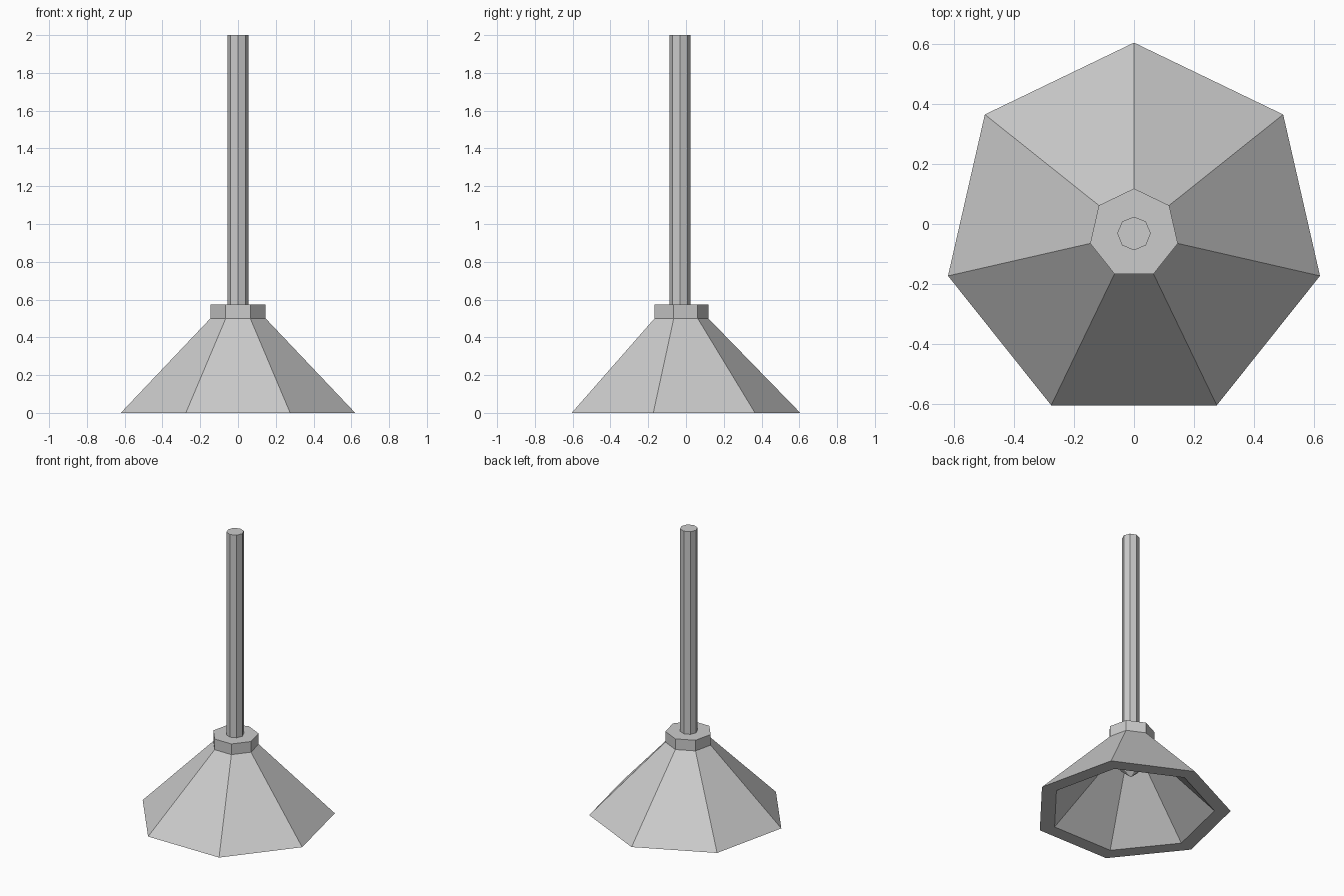
import bpy, bmesh, math

if "Cube" in bpy.data.objects:
    bpy.data.objects.remove(bpy.data.objects["Cube"])

CY = -0.0315  # shared axis of all parts


def lathe(name, profile, sides, start):
    """Sweep (radius, z) points around the axis; zero radius becomes a tip, ends are capped."""
    bm = bmesh.new()
    rings = []
    for r, z in profile:
        if r == 0:
            rings.append([bm.verts.new((0, CY, z))] * sides)
        else:
            rings.append([bm.verts.new((r * math.cos(start + math.tau * i / sides),
                                        CY + r * math.sin(start + math.tau * i / sides), z))
                          for i in range(sides)])
    for a, b in zip(rings, rings[1:]):
        for i in range(sides):
            j = (i + 1) % sides
            bm.faces.new(list(dict.fromkeys((a[i], a[j], b[j], b[i]))))
    for ring in (rings[0], rings[-1]):
        if len(set(ring)) > 1:
            bm.faces.new(ring)
    bmesh.ops.recalc_face_normals(bm, faces=bm.faces)
    mesh = bpy.data.meshes.new(name)
    bm.to_mesh(mesh)
    bm.free()
    obj = bpy.data.objects.new(name, mesh)
    bpy.context.collection.objects.link(obj)
    return obj


# Hollow seven-sided cup: collar, flared outside, flat rim, inner wall, inner point
lathe("cup", [(0.15, 0.575), (0.15, 0.5), (0.6365, 0), (0.533, 0),
              (0.12, 0.42), (0.07, 0.30), (0, 0.24)], 7, math.pi / 2)

# Eight-sided handle
lathe("handle", [(0.056, 0.56), (0.056, 2.0)], 8, 0)
